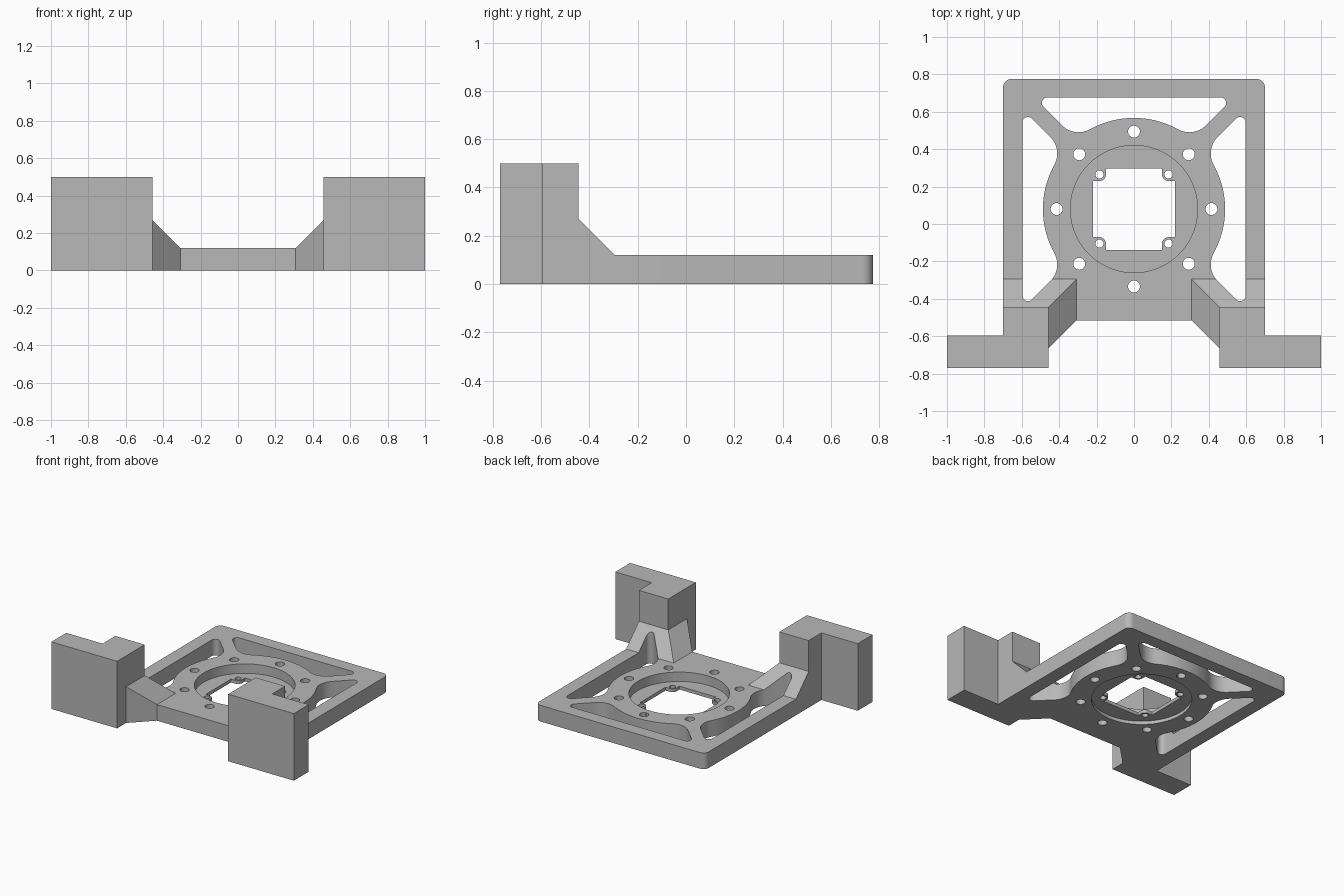
import bpy, bmesh
from math import cos, sin, pi, radians, sqrt, atan2
from mathutils import Matrix, Vector

if "Cube" in bpy.data.objects:
    bpy.data.objects.remove(bpy.data.objects["Cube"])

CY = 0.08       # y of the ring centre
THICK = 0.12    # plate thickness

grey = bpy.data.materials.new("plain grey")
grey.use_nodes = True
grey.diffuse_color = (0.48, 0.48, 0.48, 1)
grey.node_tree.nodes["Principled BSDF"].inputs["Base Color"].default_value = (0.48, 0.48, 0.48, 1)


def finish(name, bm):
    bmesh.ops.recalc_face_normals(bm, faces=bm.faces)
    mesh = bpy.data.meshes.new(name)
    bm.to_mesh(mesh)
    bm.free()
    mesh.materials.append(grey)
    ob = bpy.data.objects.new(name, mesh)
    bpy.context.collection.objects.link(ob)
    return ob


def prism(name, outline, z0, z1):
    bm = bmesh.new()
    face = bm.faces.new([bm.verts.new((x, y, z0)) for x, y in outline])
    ext = bmesh.ops.extrude_face_region(bm, geom=[face])
    top = [v for v in ext["geom"] if isinstance(v, bmesh.types.BMVert)]
    bmesh.ops.translate(bm, verts=top, vec=(0, 0, z1 - z0))
    return finish(name, bm)


def arc(cx, cy, r, a0, a1, n):
    """Points on an arc, angles in degrees."""
    angles = [radians(a0 + (a1 - a0) * i / n) for i in range(n + 1)]
    return [(cx + r * cos(a), cy + r * sin(a)) for a in angles]


def disc(name, x, y, r, z0, z1, n):
    return prism(name, arc(x, y, r, 0, 360, n)[:-1], z0, z1)


def combine(body, other, operation):
    mod = body.modifiers.new(operation, "BOOLEAN")
    mod.operation, mod.solver, mod.object = operation, "EXACT", other
    bpy.context.view_layer.objects.active = body
    bpy.ops.object.modifier_apply(modifier=mod.name)
    bpy.data.objects.remove(other)


def turn(points, degrees):
    """Rotate a plan outline and move it to the ring centre."""
    m = Matrix.Rotation(radians(degrees), 2)
    return [(p.x, p.y + CY) for p in (m @ Vector(q) for q in points)]


# Base plate with rounded back corners
plate = [(-0.7, -0.515), (0.7, -0.515)]
plate += arc(0.655, 0.73, 0.045, 0, 90, 8) + arc(-0.655, 0.73, 0.045, 90, 180, 8)
body = prism("mounting_plate", plate, 0, THICK)

# Front brackets: tall L-shaped block plus a sloped gusset, on both sides
block = [(1, -0.77), (1, -0.595), (0.7, -0.595), (0.7, -0.445), (0.458, -0.445), (0.458, -0.77)]
foot = [(0.7, -0.295), (0.308, -0.295), (0.308, -0.515), (0.458, -0.665), (0.7, -0.665)]
crown = [(0.7, -0.445), (0.458, -0.445), (0.458, -0.665), (0.7, -0.665)]
for side in (-1, 1):
    bm = bmesh.new()
    for ring, z in ((foot, 0), (foot, THICK), (crown, 0.27)):
        for x, y in ring:
            bm.verts.new((side * x, y, z))
    bmesh.ops.convex_hull(bm, input=bm.verts)
    bmesh.ops.dissolve_limit(bm, angle_limit=0.01, verts=bm.verts, edges=bm.edges)
    combine(body, finish("gusset", bm), "UNION")
    combine(body, prism("block", [(side * x, y) for x, y in block], 0, 0.5), "UNION")

# Lightening slots between the outer frame, the ring and the diagonal arms
RING, FILLET, TIP, ARM, EDGE = 0.487, 0.125, 0.03, 0.044, 0.597
tip_v = EDGE - TIP
tip_u = tip_v - (ARM + TIP) * sqrt(2)
across = ARM + FILLET
along = sqrt((RING + FILLET) ** 2 - across ** 2)
fu, fv = (along - across) / sqrt(2), (along + across) / sqrt(2)
lean = atan2(fv, fu) * 180 / pi
half = arc(tip_u, tip_v, TIP, 90, -45, 10)
half += arc(fu, fv, FILLET, -45, lean - 180, 12)
half += arc(0, 0, RING, lean, 90, 12)[1:]
slot = half + [(-u, v) for u, v in reversed(half[:-1])]
for degrees in (0, 90, -90):
    combine(body, prism("slot_cutter", turn(slot, degrees), -0.1, 0.6), "DIFFERENCE")

# Round recesses above and below a thin centre web
combine(body, disc("recess_cutter", 0, CY, 0.34, 0.05, 0.3, 72), "DIFFERENCE")
combine(body, disc("recess_cutter", 0, CY, 0.34, -0.1, 0.025, 72), "DIFFERENCE")

# Square window with a rounded tab left in each corner
window = []
corner = [(0.218, 0.15)] + arc(0.185, 0.185, 0.035, -90, -180, 6) + [(0.15, 0.218)]
for k in range(4):
    window += turn(corner, 90 * k)
combine(body, prism("window_cutter", window, -0.1, 0.3), "DIFFERENCE")

# Ring of eight bolt holes and four small tab holes
for k in range(8):
    a = k * pi / 4
    combine(body, disc("bolt_cutter", 0.414 * cos(a), CY + 0.414 * sin(a), 0.032, -0.1, 0.3, 24), "DIFFERENCE")
for sx in (-1, 1):
    for sy in (-1, 1):
        combine(body, disc("tab_cutter", sx * 0.185, CY + sy * 0.185, 0.022, -0.1, 0.3, 20), "DIFFERENCE")

# Smooth the curved walls, keep the edges sharp
bpy.ops.object.select_all(action="DESELECT")
body.select_set(True)
bpy.context.view_layer.objects.active = body
bpy.ops.object.shade_smooth_by_angle(angle=radians(30))
